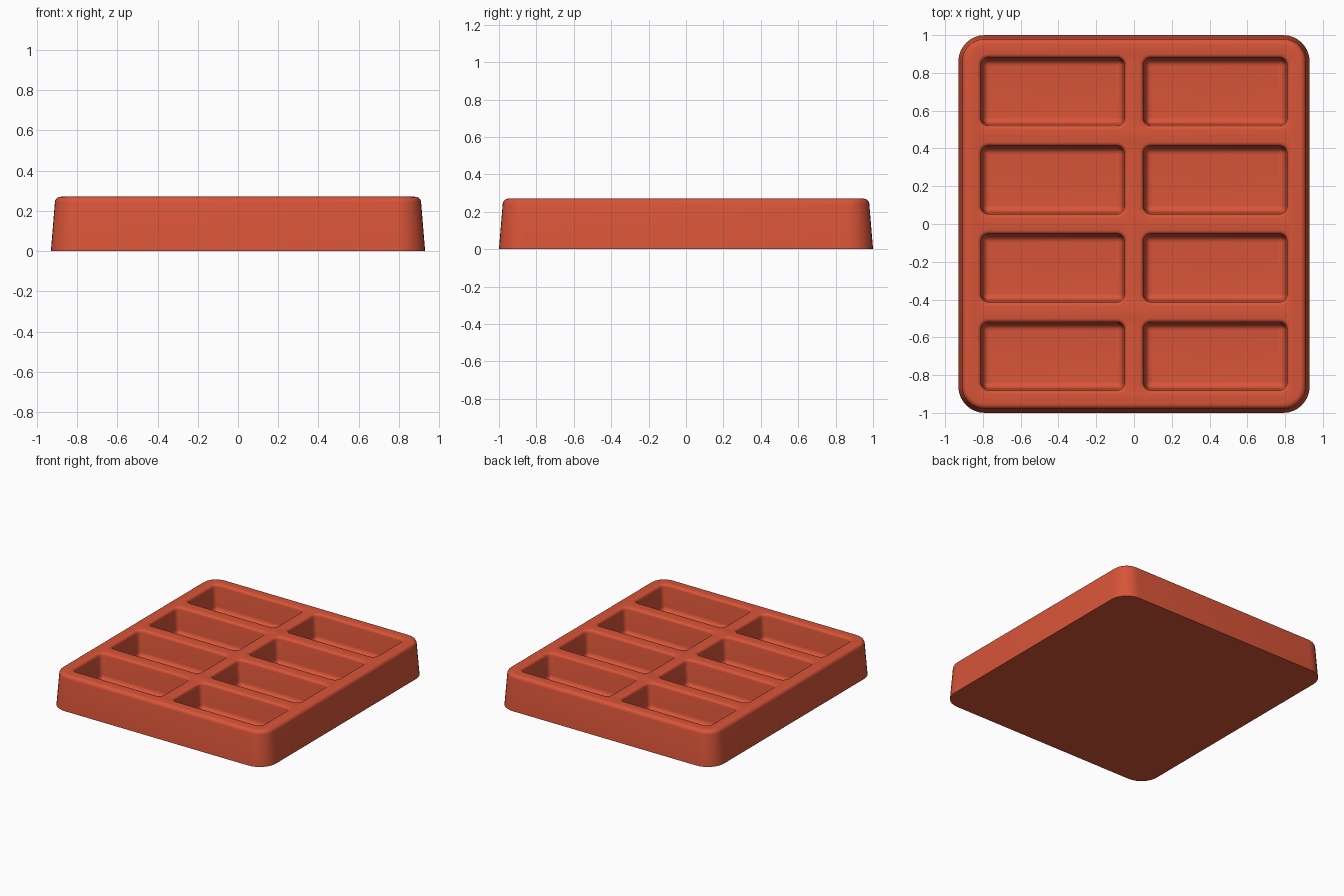
import bpy
import bmesh
from math import cos, sin, pi, radians

if "Cube" in bpy.data.objects:
    bpy.data.objects.remove(bpy.data.objects["Cube"], do_unlink=True)

red = bpy.data.materials.new("brick red")
red.use_nodes = True
colour = (0.69, 0.09, 0.04, 1)
red.diffuse_color = colour
red.node_tree.nodes["Principled BSDF"].inputs["Base Color"].default_value = colour


def rounded_rect(half_x, half_y, radius, steps=8):
    """Outline of a rounded rectangle, counter-clockwise."""
    points = []
    for quarter, (sx, sy) in enumerate([(1, 1), (-1, 1), (-1, -1), (1, -1)]):
        for i in range(steps + 1):
            a = (quarter + i / steps) * pi / 2
            points.append((sx * (half_x - radius) + radius * cos(a),
                           sy * (half_y - radius) + radius * sin(a)))
    return points


def arc(inset, z, radius, start, end, steps=6):
    """Fillet in the (inset, height) profile, angles in degrees."""
    angles = [radians(start + (end - start) * i / steps) for i in range(steps + 1)]
    return [(inset + radius * cos(a), z + radius * sin(a)) for a in angles]


def loft(bm, centre, half_x, half_y, radius, profile):
    """Closed solid through rounded rectangles, inset at each height."""
    rings = []
    for inset, z in profile:
        outline = rounded_rect(half_x - inset, half_y - inset, max(radius - inset, 0.012))
        rings.append([bm.verts.new((centre[0] + x, centre[1] + y, z)) for x, y in outline])
    count = len(rings[0])
    for low, high in zip(rings, rings[1:]):
        for i in range(count):
            j = (i + 1) % count
            bm.faces.new((low[i], low[j], high[j], high[i]))
    bm.faces.new(rings[0][::-1])
    bm.faces.new(rings[-1])


def make_object(name, bm):
    mesh = bpy.data.meshes.new(name)
    bm.to_mesh(mesh)
    bm.free()
    mesh.materials.append(red)
    obj = bpy.data.objects.new(name, mesh)
    bpy.context.collection.objects.link(obj)
    return obj


# Tray body: tapered sides with a rounded top rim
HEIGHT = 0.27
bm = bmesh.new()
loft(bm, (0, 0), 0.93, 1.0, 0.14,
     [(0, 0)] + arc(0.05, HEIGHT - 0.03, 0.03, 175, 90))
tray = make_object("tray", bm)

# Pockets: filleted floor, slightly drafted walls, softened lip
FLOOR = 0.07
pocket = (arc(0.065, FLOOR + 0.035, 0.035, 270, 180)
          + arc(0, HEIGHT - 0.02, 0.02, 0, 90, 4)
          + [(0, HEIGHT + 0.05)])
bm = bmesh.new()
for x in (-0.43, 0.43):
    for y in (-0.7, -0.233, 0.233, 0.7):
        loft(bm, (x, y), 0.4, 0.2, 0.06, pocket)
cutter = make_object("pocket_cutter", bm)
cutter.hide_render = True

# Cut the pockets and bake the result
cut = tray.modifiers.new("pockets", 'BOOLEAN')
cut.operation = 'DIFFERENCE'
cut.solver = 'EXACT'
cut.object = cutter
bpy.ops.object.select_all(action='DESELECT')
tray.select_set(True)
bpy.context.view_layer.objects.active = tray
bpy.ops.object.modifier_apply(modifier=cut.name)
bpy.data.objects.remove(cutter, do_unlink=True)
bpy.ops.object.shade_smooth_by_angle(angle=radians(35))
